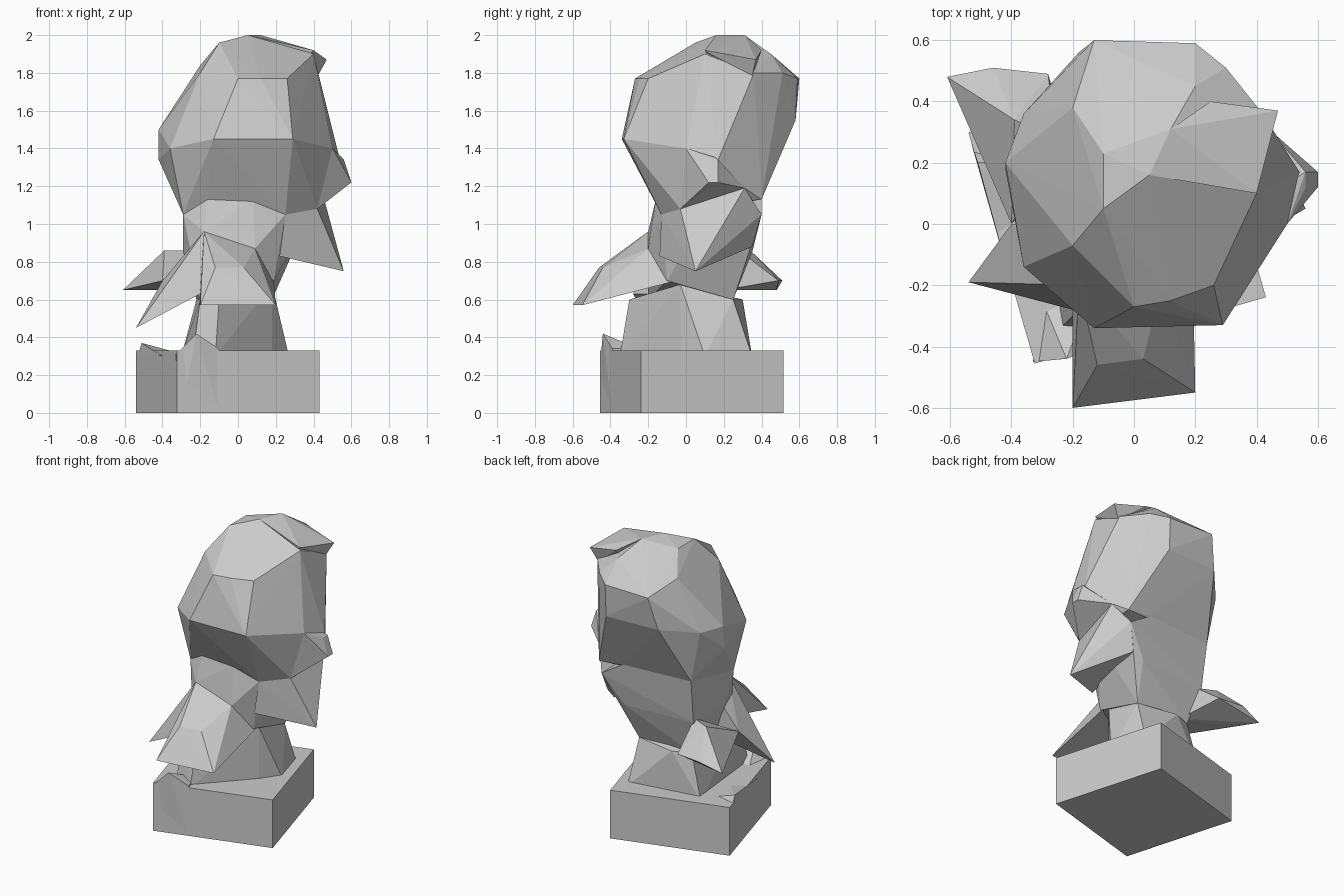
import bpy
import bmesh
from math import cos, sin, radians, tau

default_cube = bpy.data.objects.get("Cube")
if default_cube:
    bpy.data.objects.remove(default_cube, do_unlink=True)

# One stone colour for the whole carving
stone = bpy.data.materials.new("grey_stone")
stone.use_nodes = True
stone_colour = (.6, .6, .6, 1)
stone.diffuse_color = stone_colour
stone.node_tree.nodes["Principled BSDF"].inputs["Base Color"].default_value = stone_colour


def level(z, *outline):
    """Lift plan positions to one height."""
    return [(x, y, z) for x, y in outline]


def ring(sides, radius, centre, turn):
    """Plan outline of a regular polygon turned by some degrees."""
    angles = [radians(turn) + tau * step / sides for step in range(sides)]
    return [(centre[0] + radius * cos(a), centre[1] + radius * sin(a)) for a in angles]


def carve(name, *levels):
    """Make one flat-faced stone chunk: the convex solid around its levels."""
    bm = bmesh.new()
    for corners in levels:
        for corner in corners:
            bm.verts.new(corner)
    result = bmesh.ops.convex_hull(bm, input=bm.verts[:])
    unused = {v for v in result["geom_interior"] + result["geom_unused"]
              if isinstance(v, bmesh.types.BMVert)}
    bmesh.ops.delete(bm, geom=list(unused), context="VERTS")
    bmesh.ops.recalc_face_normals(bm, faces=bm.faces[:])
    mesh = bpy.data.meshes.new(name)
    bm.to_mesh(mesh)
    bm.free()
    mesh.materials.append(stone)
    chunk = bpy.data.objects.new(name, mesh)
    bpy.context.collection.objects.link(chunk)


# Turned square plinth
plinth_outline = ring(sides=4, radius=.555, centre=(-.055, .03), turn=-29)
carve("plinth", level(0, *plinth_outline), level(.33, *plinth_outline))

# Rough lumps left standing on the plinth
carve("plinth_front_lump",
      level(0, (-.3, -.44), (-.1, -.39)),
      level(.31, (-.33, -.45), (-.3, -.25)),
      level(.34, (-.1, -.39), (-.15, -.25)),
      level(.42, (-.22, -.44)))
carve("plinth_side_lump",
      level(.3, (-.53, .26), (-.3, .2), (-.4, -.2), (-.25, -.1)),
      level(.37, (-.51, .2)))

# Flared lower body, sharing its waist with the torso
waist = level(.6, (.18, .25), (-.22, .25), (-.2, -.2))
carve("lower_body", waist,
      level(.3, (-.24, -.34), (-.12, -.35), (.18, -.03), (.27, .1), (.2, .35), (-.3, .27)),
      level(.6, (-.2, -.3), (-.1, -.3), (-.1, .3)),
      level(.68, (.18, -.03)))

# Landmarks where the torso meets the head and cloak
neck_front = level(1.13, (-.16, -.16), (.08, -.16))
neck_sides = level(1.05, (.25, -.13), (-.29, -.1))
neck_back = level(1.15, (-.29, .36), (.2, .4))
shoulder = level(1.08, (.42, -.03))
shoulder_back = level(1.19, (.44, .31))
chest = [(-.18, -.2, .96), (.09, -.2, .87)]

# Torso widening up to the shoulders
carve("torso", waist, chest, neck_front, neck_sides, neck_back,
      level(.7, (.19, -.1)),
      level(.85, (-.29, 0), (.22, .35), (-.28, .32)),
      level(1.05, (.36, .4), (.38, .1)))

# Pointed cloak hanging from one shoulder
carve("shoulder_cloak", shoulder, shoulder_back, neck_sides[:1],
      level(.75, (.56, .05)),
      level(.83, (.22, -.14)),
      level(.88, (.3, .35)),
      level(1.05, (.36, .4)))

# Angular block jutting out in front of the chest
carve("front_block", chest,
      level(.57, (-.2, -.6), (.2, -.55)),
      level(.7, (.19, -.05), (-.2, -.1)),
      level(.77, (-.12, -.46), (.03, -.44)))

# Two fins sweeping out from the other side
carve("front_fin", chest[:1],
      level(.45, (-.54, -.19)),
      level(.63, (-.2, -.28), (-.2, 0)),
      level(.7, (-.4, 0)),
      level(.83, (-.29, 0)))
carve("back_fin",
      level(.65, (-.61, .48), (-.43, .3), (-.2, .2)),
      level(.7, (-.46, .51), (-.28, .49), (-.4, 0)),
      level(.86, (-.39, .34), (-.26, .28)))

# Large faceted head, from the jaw up to the crown
crown_ridge = level(2, (.05, .16), (.12, .31))
carve("head", neck_front, neck_sides, neck_back, shoulder, shoulder_back, crown_ridge,
      level(1.13, (.38, .4)),
      level(1.34, (-.42, .18), (.54, .17)),
      level(1.4, (.36, -.2), (-.36, -.14), (.5, 0)),
      level(1.45, (-.13, -.34), (.29, -.33)),
      level(1.5, (-.42, .2), (-.36, .36)),
      level(1.55, (.2, .58), (-.18, .56)),
      level(1.77, (0, -.27), (.12, -.25), (.26, -.2), (-.13, .6), (.2, .59)),
      level(1.8, (-.2, -.07), (.3, .51), (.42, .36)),
      level(1.84, (-.2, .38)),
      level(1.9, (.4, .1), (.2, .45)),
      level(1.96, (-.1, .05), (-.1, .23)))

# Pointed tuft at the top of the head
carve("head_tuft", crown_ridge,
      level(1.7, (.2, .2)),
      level(1.78, (.42, .35)),
      level(1.87, (.47, .37)),
      level(1.92, (.4, .1), (.25, .4)))

# Wedge-shaped ear running from the jaw out to a blunt tip
carve("ear", shoulder, shoulder_back, neck_sides[:1],
      level(1.22, (.6, .12), (.6, .17)),
      level(1.34, (.56, .17), (.56, .12)),
      level(1.4, (.5, 0), (.45, .1)))
